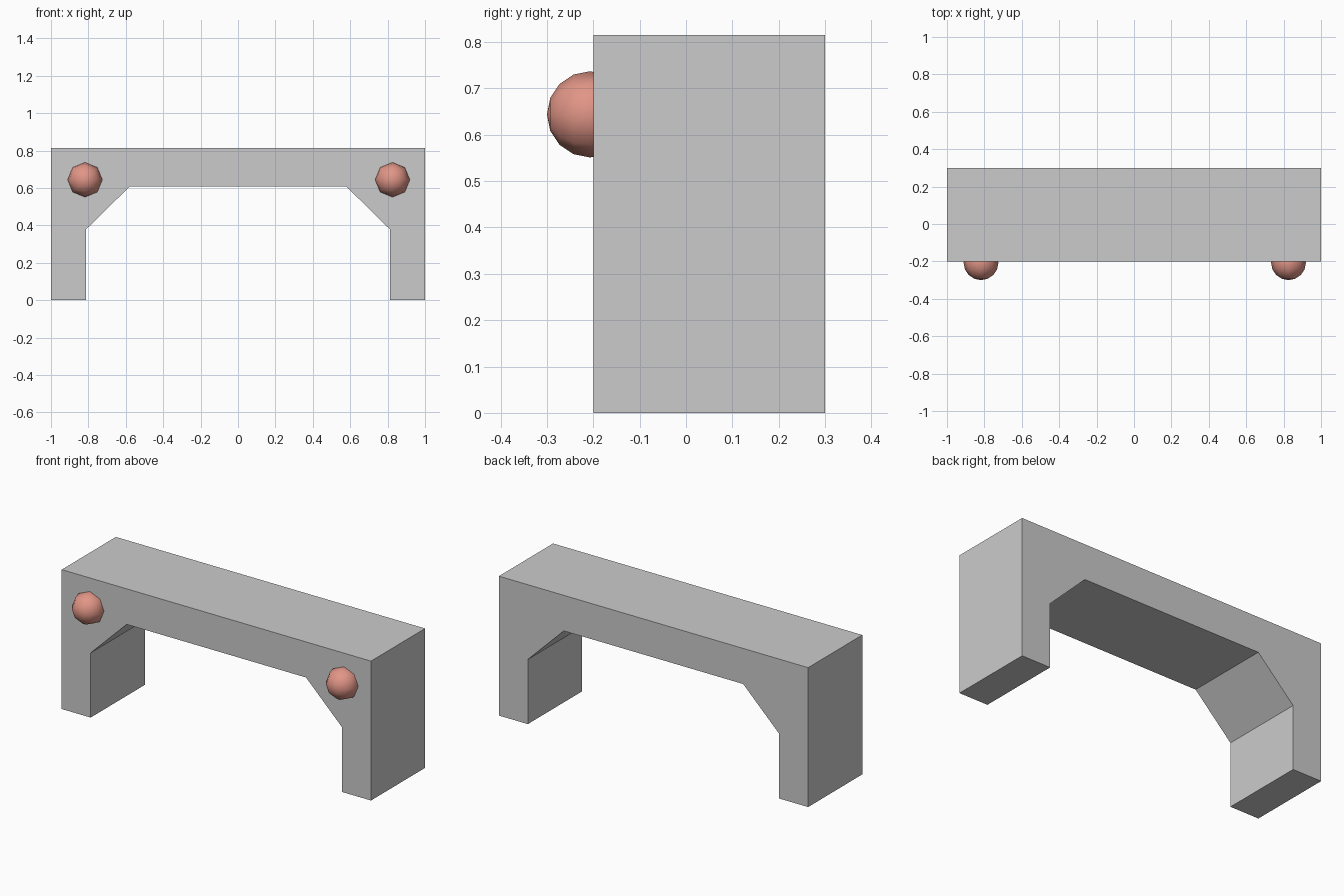
import bpy, bmesh
from math import radians
from mathutils import Matrix

if "Cube" in bpy.data.objects:
    bpy.data.objects.remove(bpy.data.objects["Cube"])

FRONT, BACK = -0.2, 0.3


def make_object(name, bm):
    bmesh.ops.recalc_face_normals(bm, faces=bm.faces)
    mesh = bpy.data.meshes.new(name)
    bm.to_mesh(mesh)
    bm.free()
    ob = bpy.data.objects.new(name, mesh)
    bpy.context.collection.objects.link(ob)
    return ob


# Arch: half profile (x, z), mirrored and extruded front to back
half = [(0.58, 0.607), (0.813, 0.378), (0.813, 0), (1, 0), (1, 0.815)]
profile = half + [(-x, z) for x, z in reversed(half)]
bm = bmesh.new()
face = bm.faces.new([bm.verts.new((x, FRONT, z)) for x, z in profile])
ext = bmesh.ops.extrude_face_region(bm, geom=[face], use_keep_orig=True)
moved = [g for g in ext["geom"] if isinstance(g, bmesh.types.BMVert)]
bmesh.ops.translate(bm, verts=moved, vec=(0, BACK - FRONT, 0))
make_object("arch_frame", bm)

# Round lamps half sunk into the front, poles facing forward
red = bpy.data.materials.new("soft_red")
red.diffuse_color = (0.75, 0.3, 0.24, 1)
red.use_nodes = True
red.node_tree.nodes["Principled BSDF"].inputs["Base Color"].default_value = red.diffuse_color
for side, x in (("left", -0.818), ("right", 0.826)):
    bm = bmesh.new()
    bmesh.ops.create_uvsphere(bm, u_segments=8, v_segments=8, radius=0.093,
                              matrix=Matrix.Rotation(radians(90), 4, 'X'))
    for f in bm.faces:
        f.smooth = True
    lamp = make_object(side + "_lamp", bm)
    lamp.location = (x, FRONT - 0.007, 0.644)
    lamp.data.materials.append(red)
